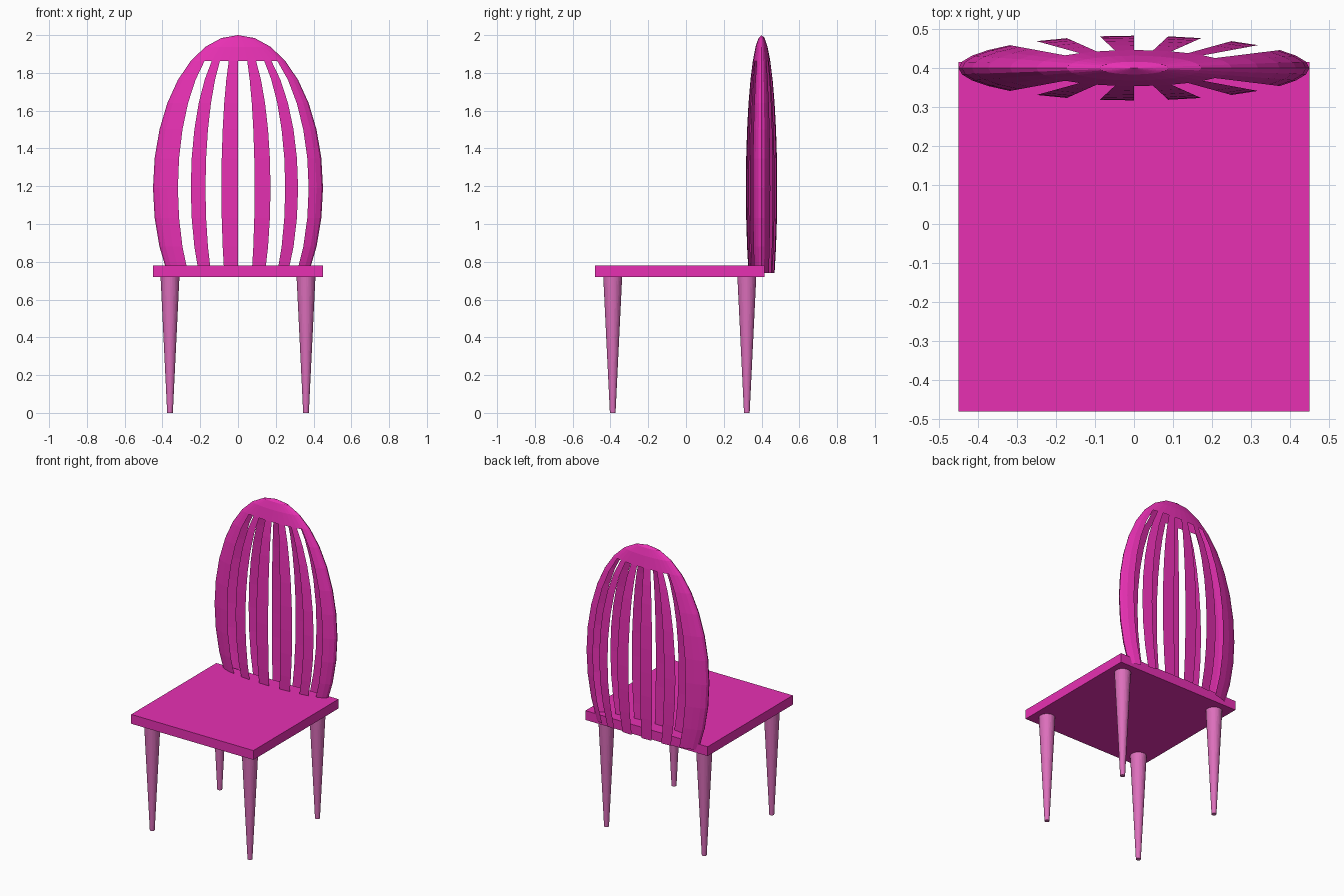
import bpy, bmesh, math
from mathutils import Matrix

if "Cube" in bpy.data.objects:
    bpy.data.objects.remove(bpy.data.objects["Cube"])


def material(name, rgb):
    m = bpy.data.materials.new(name)
    m.diffuse_color = (*rgb, 1)
    m.use_nodes = True
    m.node_tree.nodes["Principled BSDF"].inputs["Base Color"].default_value = m.diffuse_color
    return m


def add_object(name, bm, mat):
    mesh = bpy.data.meshes.new(name)
    bm.to_mesh(mesh)
    bm.free()
    mesh.materials.append(mat)
    ob = bpy.data.objects.new(name, mesh)
    bpy.context.collection.objects.link(ob)
    return ob


magenta = material("magenta", (0.80, 0.03, 0.45))
soft_pink = material("soft_pink", (0.72, 0.16, 0.50))

# Seat: a plain square slab
bm = bmesh.new()
bmesh.ops.create_cube(bm, size=1, matrix=Matrix.Translation((0, -0.033, 0.75))
                      @ Matrix.Diagonal((0.9, 0.896, 0.062, 1)))
add_object("seat", bm, magenta)

# Four round tapered legs
for row, y in (("front", -0.388), ("rear", 0.322)):
    for side, x in (("left", -0.36), ("right", 0.36)):
        bm = bmesh.new()
        bmesh.ops.create_cone(bm, cap_ends=True, segments=32,
                              radius1=0.015, radius2=0.05, depth=0.72,
                              matrix=Matrix.Translation((x, y, 0.36)))
        add_object(f"{row}_{side}_leg", bm, soft_pink)

# Backrest: thin flattened shell, cut open below and slotted into slats
STEP = math.pi / 16
SLOTS = (-4, -2, 0, 2, 4)          # angular columns left open, front and rear
bm = bmesh.new()
bmesh.ops.create_uvsphere(bm, u_segments=32, v_segments=16, radius=1)
doomed = []
for f in bm.faces:
    c = f.calc_center_median()
    column = math.floor(math.atan2(c.x, abs(c.y)) / STEP)
    below = c.z < -math.sin(3 * STEP)
    slotted = column in SLOTS and c.z < math.sin(5 * STEP)
    if below or slotted:
        doomed.append(f)
bmesh.ops.delete(bm, geom=doomed, context='FACES')
bm.transform(Matrix.Translation((0, 0.4, 1.19))
             @ Matrix.Diagonal((0.45, 0.083, 0.81, 1)))
add_object("slatted_backrest", bm, magenta)
